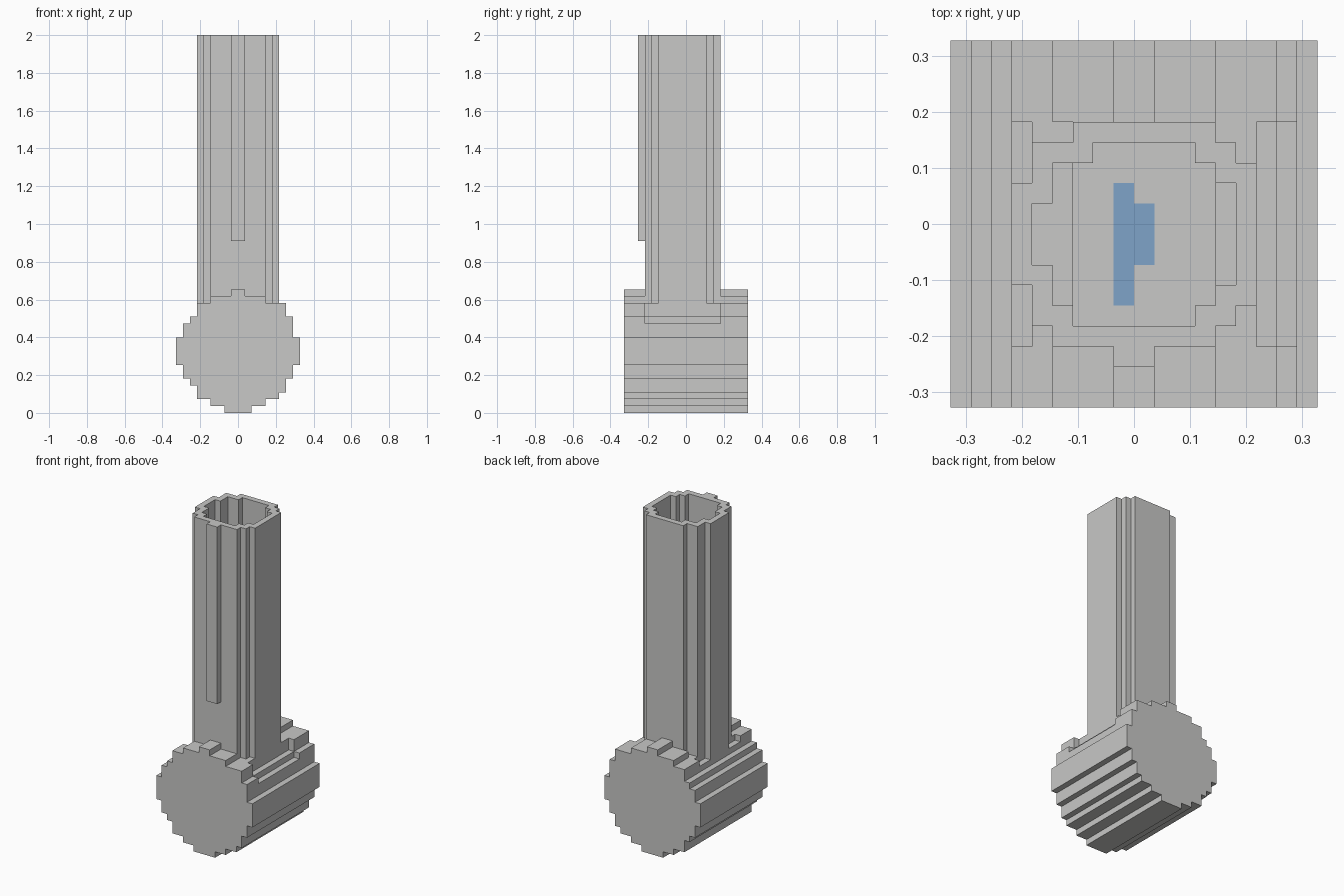
import bpy, bmesh

if "Cube" in bpy.data.objects:
    bpy.data.objects.remove(bpy.data.objects["Cube"])

V = 2 / 55          # size of one block
FLASK_MID = range(-6, 5)   # block rows that lie under the tube

# Drum outline: (left, right) in blocks for each layer, bottom to top
DRUM = [(-2, 2), (-4, 4), (-6, 6), (-6, 7), (-7, 7), (-8, 8), (-8, 8),
        (-9, 9), (-9, 9), (-9, 9), (-9, 9), (-8, 8), (-8, 8), (-7, 8),
        (-6, 7), (-6, 7), (-4, 4), (-1, 1)]
# Lower-cut top layers of the drum between its two end rims
DRUM_MID = {13: (-7, 7), 14: (-6, 6), 15: (-5, 6), 16: (0, 0), 17: (0, 0)}
# Tube cross-section: (left, right) for each row in y
OUTER = {4: (-3, 4), 3: (-5, 5), 2: (-5, 6), 1: (-6, 6), 0: (-6, 6), -1: (-6, 6),
         -2: (-6, 6), -3: (-6, 6), -4: (-5, 6), -5: (-5, 5), -6: (-4, 4)}
BORE = {3: (-2, 3), 2: (-4, 4), 1: (-4, 5), 0: (-5, 5), -1: (-5, 5), -2: (-5, 5),
        -3: (-4, 5), -4: (-4, 4), -5: (-3, 3)}


def cells(rows, layers):
    return {(i, j, k) for k in layers for j, (a, b) in rows.items() for i in range(a, b)}


def drum_row(k, j):
    return DRUM_MID.get(k, DRUM[k]) if j in FLASK_MID else DRUM[k]


def material(name, colour):
    m = bpy.data.materials.new(name)
    m.diffuse_color = (*colour, 1)
    m.use_nodes = True
    m.node_tree.nodes["Principled BSDF"].inputs["Base Color"].default_value = m.diffuse_color
    return m


grey = material("light_grey", (0.58, 0.58, 0.57))
blue = material("soft_blue", (0.21, 0.37, 0.58))

# Drum with a one-block shell
drum = {(i, j, k) for k in range(18) for j in range(-9, 9) for i in range(*drum_row(k, j))}
inner = {(i, j, k) for k in range(2, 15) for j in range(-8, 8) for i in range(-8, 8)
         if all(drum_row(k + d, 0)[0] + (d == 0) <= i < drum_row(k + d, 0)[1] - (d == 0)
                for d in (-1, 0, 1))}
inner -= {(-4, j, 2) for j in range(-8, 8)}
bore = cells(BORE, range(15, 55))
drum -= inner | bore

# Tube wall and its raised front rib
tube = cells(OUTER, range(15, 55)) - bore - drum
rib = cells({-7: (-1, 1)}, range(25, 55))
solid = drum | tube | rib

# Blue patch on the drum floor, seen down the bore
patch = {(-1, j) for j in range(-4, 2)} | {(0, j) for j in range(-2, 1)}


def build(name, part):
    """Skin the exposed sides of a set of blocks."""
    bm = bmesh.new()
    verts = {}

    def vert(p):
        if p not in verts:
            verts[p] = bm.verts.new([c * V for c in p])
        return verts[p]

    for c in sorted(part):
        for axis in range(3):
            u, w = (axis + 1) % 3, (axis + 2) % 3
            for side in (0, 1):
                n = list(c)
                n[axis] += 2 * side - 1
                if tuple(n) in solid:
                    continue
                ring = []
                for du, dw in ((0, 0), (1, 0), (1, 1), (0, 1)):
                    p = list(c)
                    p[axis] += side
                    p[u] += du
                    p[w] += dw
                    ring.append(vert(tuple(p)))
                f = bm.faces.new(ring if side else ring[::-1])
                if axis == 2 and side and c[2] == 1 and c[:2] in patch:
                    f.material_index = 1
    mesh = bpy.data.meshes.new(name)
    bm.to_mesh(mesh)
    bm.free()
    mesh.materials.append(grey)
    mesh.materials.append(blue)
    bpy.context.collection.objects.link(bpy.data.objects.new(name, mesh))


build("drum", drum)
build("tube", tube)
build("front_rib", rib)
